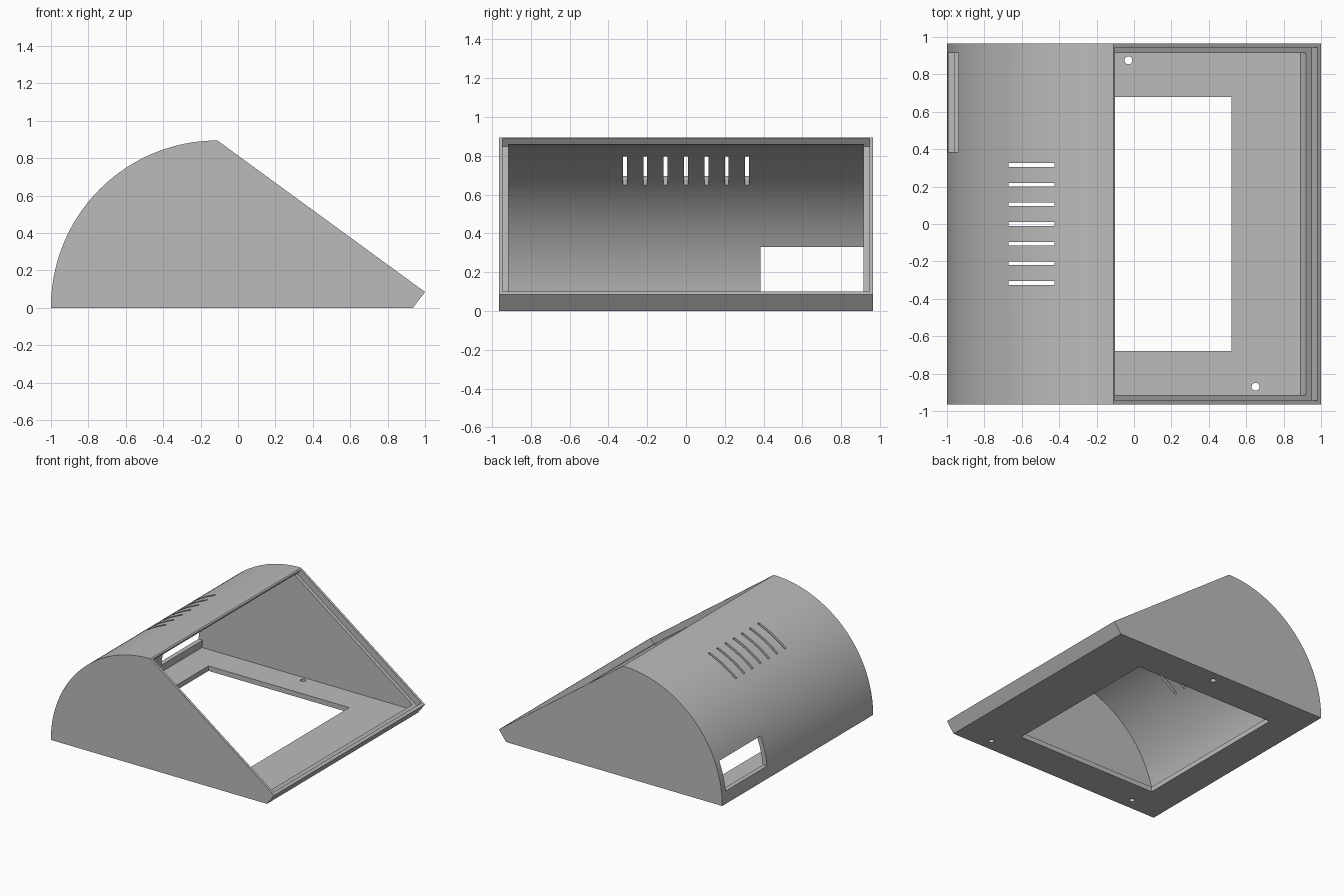
import bpy
import bmesh
from math import cos, sin, pi, sqrt, asin
from mathutils import Vector

if "Cube" in bpy.data.objects:
    bpy.data.objects.remove(bpy.data.objects["Cube"], do_unlink=True)

grey = bpy.data.materials.new("light_grey")
grey.use_nodes = True
GREY = (0.5, 0.5, 0.5, 1)
grey.diffuse_color = GREY
grey.node_tree.nodes["Principled BSDF"].inputs["Base Color"].default_value = GREY

HALF_WIDTH = 0.965
CENTRE = Vector((-0.11, 0.005))      # axis of the rounded back
RADIUS, WALL, FLOOR = 0.89, 0.037, 0.04
TOP, LIP = Vector((-0.11, 0.895)), Vector((1.0, 0.085))
SLOPE = (LIP - TOP).normalized()
NORMAL = Vector((-SLOPE.y, SLOPE.x))
LENGTH = (LIP - TOP).length


def prism(name, points, y0, y1):
    """Extrude an (x, z) outline from y0 to y1."""
    bm = bmesh.new()
    face = bm.faces.new([bm.verts.new((x, y0, z)) for x, z in points])
    moved = bmesh.ops.extrude_face_region(bm, geom=[face])["geom"]
    bmesh.ops.translate(bm, vec=(0, y1 - y0, 0),
                        verts=[v for v in moved if isinstance(v, bmesh.types.BMVert)])
    bmesh.ops.recalc_face_normals(bm, faces=bm.faces[:])
    mesh = bpy.data.meshes.new(name)
    bm.to_mesh(mesh)
    bm.free()
    mesh.materials.append(grey)
    obj = bpy.data.objects.new(name, mesh)
    bpy.context.collection.objects.link(obj)
    return obj


def box(name, x0, x1, y0, y1, z0, z1):
    return prism(name, [(x0, z0), (x1, z0), (x1, z1), (x0, z1)], y0, y1)


def arc(radius, z_start, steps=48):
    """Quarter curve from height z_start up to the crown."""
    start = asin((z_start - CENTRE.y) / radius)
    angles = [start + (pi / 2 - start) * i / steps for i in range(steps + 1)]
    return [(CENTRE.x - radius * cos(a), CENTRE.y + radius * sin(a)) for a in angles]


def on_slope(along, depth):
    return tuple(TOP + SLOPE * along - NORMAL * depth)


# Outer shell
shell = prism("enclosure_shell",
              [(-1, 0)] + arc(RADIUS, CENTRE.y) + [tuple(LIP), (0.935, 0)],
              -HALF_WIDTH, HALF_WIDTH)

# Hollow interior, open on the sloping face
cutters = [prism("cavity_cutter",
                 arc(RADIUS - WALL, FLOOR) + [(0.0, 0.95), on_slope(LENGTH - 0.062, -0.1),
                                              (0.89, FLOOR)],
                 -0.915, 0.915)]

# Stepped rebate around the sloping opening
cutters.append(prism("rebate_cutter",
                     [on_slope(0.012, 0.05), on_slope(0.012, -0.1),
                      on_slope(LENGTH - 0.025, -0.1), on_slope(LENGTH - 0.025, 0.05)],
                     -0.945, 0.945))

# Floor window and rear cable opening
cutters.append(box("floor_window_cutter", -0.74, 0.52, -0.68, 0.68, -0.1, 0.1))
cutters.append(box("rear_opening_cutter", -1.1, -0.85, 0.385, 0.915, 0.1, 0.33))

# Row of ventilation slots
for i in range(-3, 4):
    y = i * 0.105
    cutters.append(box("vent_cutter", -0.67, -0.425, y - 0.01, y + 0.01, 0.5, 1))

# Screw holes through the floor
for x, y in [(-0.03, 0.875), (0.65, -0.87), (-0.71, -0.87)]:
    bpy.ops.mesh.primitive_cylinder_add(vertices=24, radius=0.021, depth=0.2, location=(x, y, 0))
    hole = bpy.context.object
    hole.name = "screw_hole_cutter"
    hole.data.materials.append(grey)
    cutters.append(hole)

# Cut every opening, then discard the cutters
bpy.ops.object.select_all(action="DESELECT")
bpy.context.view_layer.objects.active = shell
shell.select_set(True)
for cutter in cutters:
    mod = shell.modifiers.new("cut", "BOOLEAN")
    mod.operation, mod.solver, mod.object = "DIFFERENCE", "EXACT", cutter
    bpy.ops.object.modifier_apply(modifier=mod.name)
    bpy.data.objects.remove(cutter, do_unlink=True)

bpy.ops.object.shade_smooth_by_angle(angle=pi / 6)
